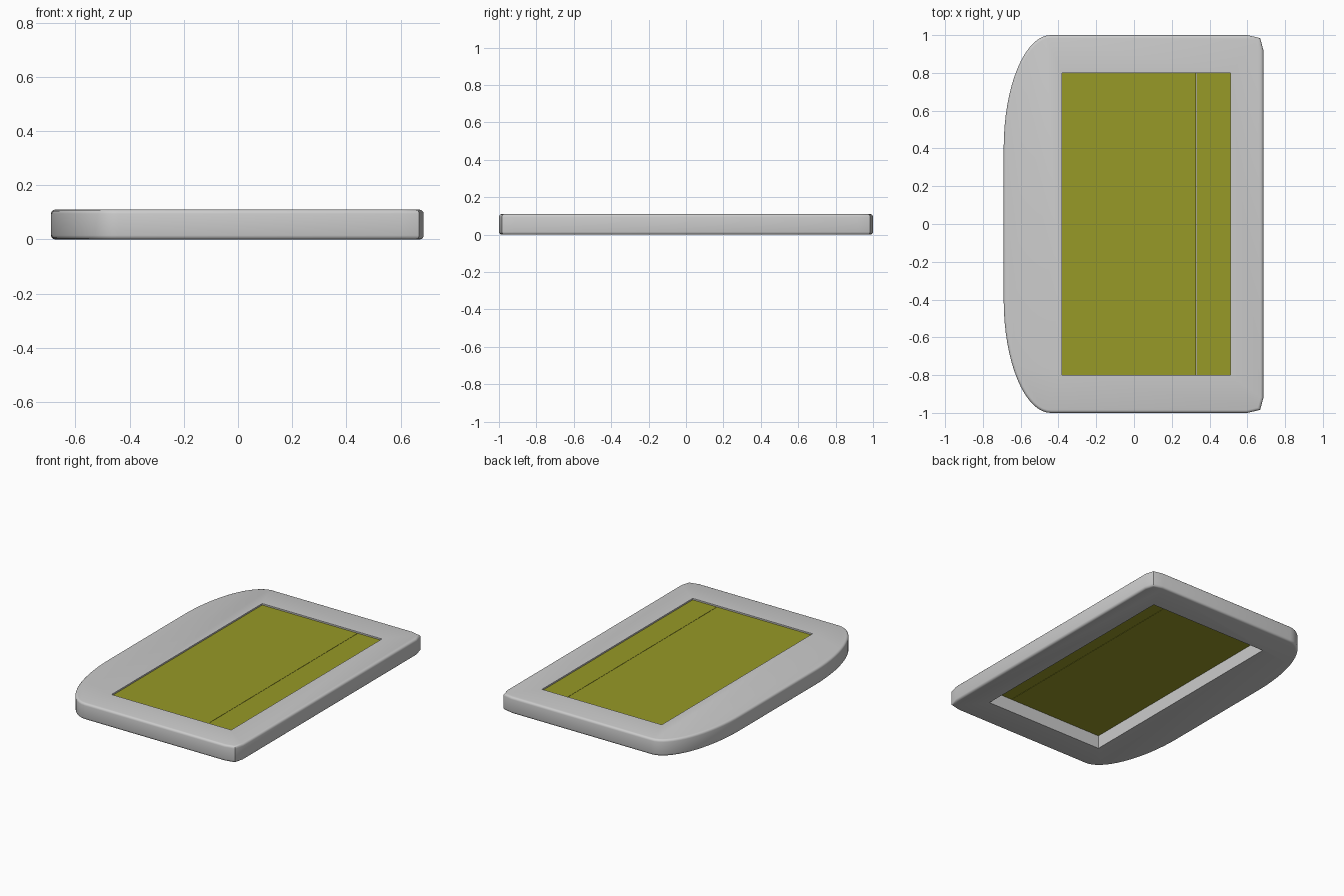
import bpy, bmesh, math

if "Cube" in bpy.data.objects:
    bpy.data.objects.remove(bpy.data.objects["Cube"])

H = 0.11
HOLE = (-0.38, 0.51, -0.80, 0.80)


def link(name, bm):
    me = bpy.data.meshes.new(name)
    bmesh.ops.recalc_face_normals(bm, faces=bm.faces)
    bm.to_mesh(me)
    bm.free()
    ob = bpy.data.objects.new(name, me)
    bpy.context.collection.objects.link(ob)
    return ob


def box(name, x0, x1, y0, y1, z0, z1):
    bm = bmesh.new()
    bmesh.ops.create_cube(bm, size=1)
    for v in bm.verts:
        v.co = ((x0 + x1) / 2 + v.co.x * (x1 - x0),
                (y0 + y1) / 2 + v.co.y * (y1 - y0),
                (z0 + z1) / 2 + v.co.z * (z1 - z0))
    return link(name, bm)


# Frame outline: small clipped corners on the right, long elliptical ones on the left
half = [(0.685, 0.92), (0.668, 0.984), (0.60, 1.0)]
for i in range(17):
    a = math.pi / 2 * (1 + i / 16)
    half.append((-0.44 + 0.25 * math.cos(a), 0.40 + 0.60 * math.sin(a)))
outline = half + [(x, -y) for x, y in reversed(half)]

# Frame body with softened top and bottom rims
bm = bmesh.new()
face = bm.faces.new([bm.verts.new((x, y, 0)) for x, y in outline])
ext = bmesh.ops.extrude_face_region(bm, geom=[face])
for v in ext["geom"]:
    if isinstance(v, bmesh.types.BMVert):
        v.co.z = H
rims = [e for e in bm.edges if abs(e.verts[0].co.z - e.verts[1].co.z) < 1e-5]
bmesh.ops.recalc_face_normals(bm, faces=bm.faces)
bmesh.ops.bevel(bm, geom=rims, offset=0.015, segments=3, profile=0.5, affect='EDGES')
frame = link("frame", bm)

# Rectangular window cut through the frame
x0, x1, y0, y1 = HOLE
cutter = box("window_cutter", x0, x1, y0, y1, -0.1, H + 0.1)
cutter.hide_render = True
mod = frame.modifiers.new("window", 'BOOLEAN')
mod.object = cutter
mod.operation = 'DIFFERENCE'
mod.solver = 'EXACT'
bpy.context.view_layer.objects.active = frame
frame.select_set(True)
bpy.ops.object.modifier_apply(modifier="window")
bpy.data.objects.remove(cutter)
bpy.ops.object.shade_smooth_by_angle(angle=math.radians(40))

# Thin yellow panel in the window, split by a seam near the right side
mat = bpy.data.materials.new("panel_yellow")
mat.diffuse_color = (0.31, 0.32, 0.02, 1)
mat.use_nodes = True
mat.node_tree.nodes["Principled BSDF"].inputs["Base Color"].default_value = mat.diffuse_color
for name, a, b in (("main_panel", x0, 0.329), ("side_panel", 0.331, x1)):
    panel = box(name, a, b, y0, y1, 0.09, 0.10)
    panel.data.materials.append(mat)
